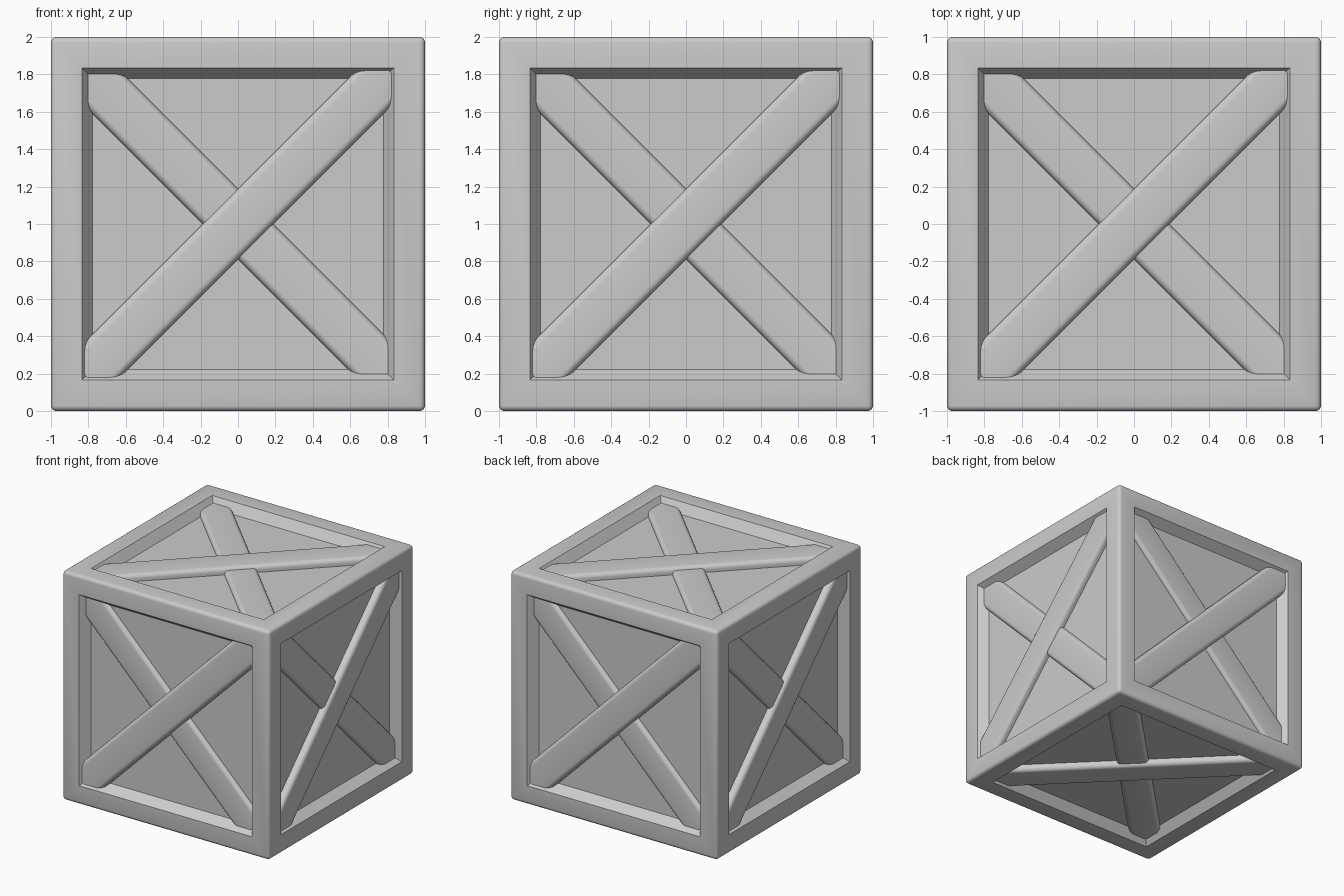
import bpy, bmesh
from math import radians
from mathutils import Vector, Matrix

if "Cube" in bpy.data.objects:
    bpy.data.objects.remove(bpy.data.objects["Cube"])

CENTRE = Vector((0, 0, 1))


def make_object(name, bm):
    bmesh.ops.recalc_face_normals(bm, faces=bm.faces[:])
    mesh = bpy.data.meshes.new(name)
    bm.to_mesh(mesh)
    bm.free()
    ob = bpy.data.objects.new(name, mesh)
    bpy.context.collection.objects.link(ob)
    bpy.ops.object.select_all(action='DESELECT')
    ob.select_set(True)
    bpy.context.view_layer.objects.active = ob
    bpy.ops.object.shade_smooth_by_angle(angle=radians(35))
    return ob


# Crate body: cube with a sloped recess in every side and rounded outer edges
bm = bmesh.new()
bmesh.ops.create_cube(bm, size=2, matrix=Matrix.Translation(CENTRE))
panels = bm.faces[:]
bmesh.ops.inset_individual(bm, faces=panels, thickness=0.235, depth=0)
bmesh.ops.inset_individual(bm, faces=panels, thickness=0.08, depth=-0.08)


def on_corner(v):
    return all(abs(abs(c) - 1) < 1e-4 for c in v.co - CENTRE)


outer = [e for e in bm.edges if all(on_corner(v) for v in e.verts)]
bmesh.ops.bevel(bm, geom=outer, offset=0.03, segments=4, profile=0.5,
                affect='EDGES', clamp_overlap=True)
make_object("crate_body", bm)


# Rounded plank lying diagonally across one side; its ends run into the frame
def brace(name, frame, angle, depth):
    bm = bmesh.new()
    thick = 0.12
    bmesh.ops.create_cube(bm, size=1, matrix=Matrix.Diagonal((2.3, 0.266, thick, 1)))
    long_edges = [e for e in bm.edges
                  if abs(e.verts[0].co.x - e.verts[1].co.x) > 1]
    bmesh.ops.bevel(bm, geom=long_edges, offset=0.037, segments=5, profile=0.5,
                    affect='EDGES', clamp_overlap=True)
    place = (frame @ Matrix.Translation((0, 0, 1 - depth - thick / 2))
             @ Matrix.Rotation(radians(angle), 4, 'Z'))
    bm.transform(place)
    make_object(name, bm)


# Crossed braces on all six sides: (right, up) directions seen from outside
sides = {
    "front": ((1, 0, 0), (0, 0, 1)),
    "right": ((0, 1, 0), (0, 0, 1)),
    "back": ((-1, 0, 0), (0, 0, 1)),
    "left": ((0, -1, 0), (0, 0, 1)),
    "top": ((1, 0, 0), (0, 1, 0)),
    "bottom": ((1, 0, 0), (0, -1, 0)),
}
for side, (u, v) in sides.items():
    u, v = Vector(u), Vector(v)
    rot = Matrix((u, v, u.cross(v))).transposed().to_4x4()
    frame = Matrix.Translation(CENTRE) @ rot
    brace(side + "_upper_brace", frame, 45, 0.02)
    brace(side + "_lower_brace", frame, -45, 0.045)
